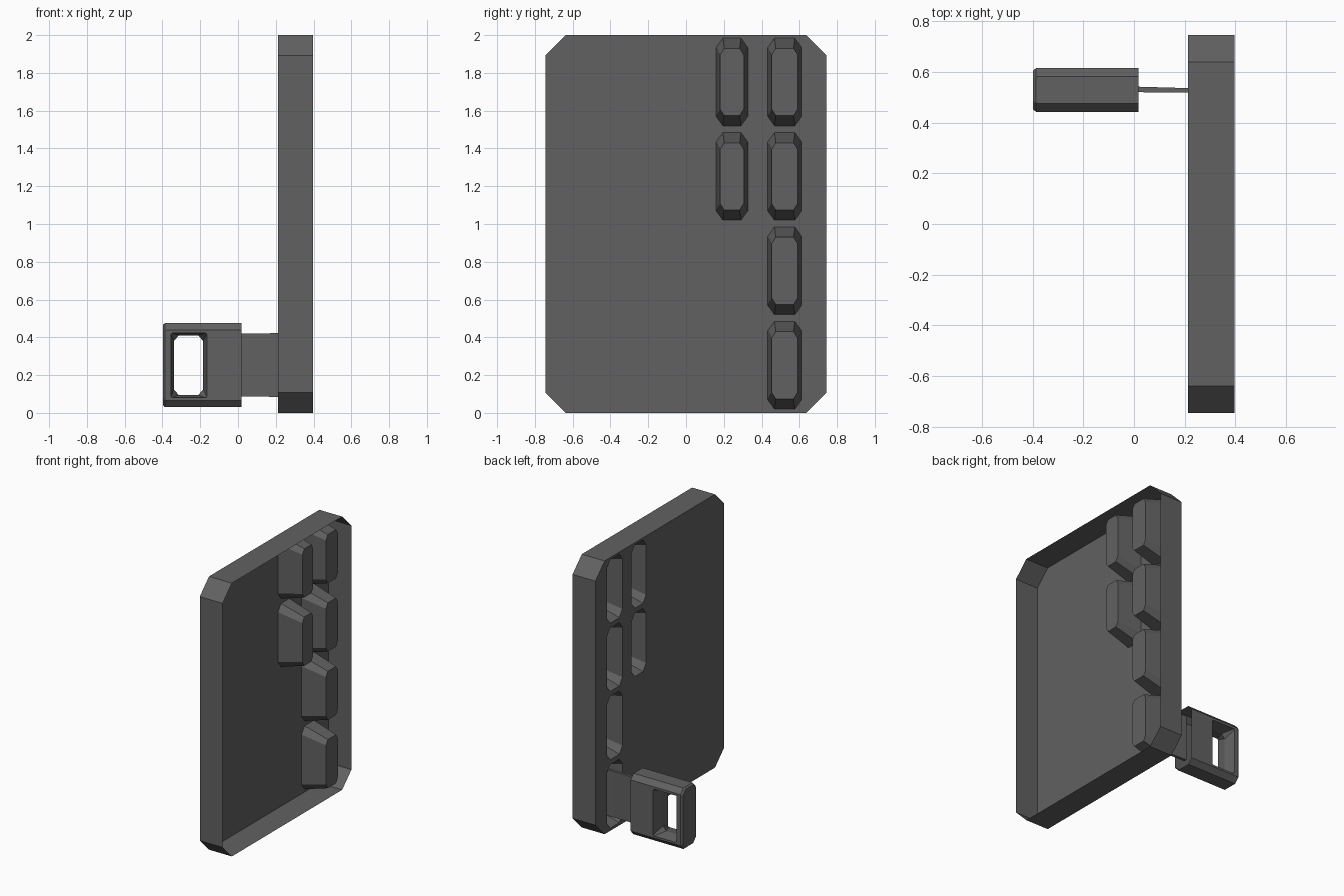
import bpy, bmesh
from mathutils import Vector

if "Cube" in bpy.data.objects:
    bpy.data.objects.remove(bpy.data.objects["Cube"])

dark = bpy.data.materials.new("dark_grey")
dark.diffuse_color = (0.12, 0.12, 0.12, 1)
dark.use_nodes = True
dark.node_tree.nodes["Principled BSDF"].inputs["Base Color"].default_value = dark.diffuse_color


def octagon(a0, a1, b0, b1, ca, cb):
    """Rectangle with cut corners as eight (a, b) points."""
    return [(a0 + ca, b0), (a1 - ca, b0), (a1, b0 + cb), (a1, b1 - cb),
            (a1 - ca, b1), (a0 + ca, b1), (a0, b1 - cb), (a0, b0 + cb)]


def ring(bm, pts, axis, d):
    """Vertex loop in the plane axis = d."""
    return [bm.verts.new((d, a, b) if axis == 'x' else (a, d, b)) for a, b in pts]


def loft(bm, r0, r1):
    n = len(r0)
    for i in range(n):
        j = (i + 1) % n
        bm.faces.new((r0[i], r0[j], r1[j], r1[i]))


def finish(bm, name):
    bmesh.ops.recalc_face_normals(bm, faces=bm.faces[:])
    me = bpy.data.meshes.new(name)
    bm.to_mesh(me)
    bm.free()
    me.materials.append(dark)
    ob = bpy.data.objects.new(name, me)
    bpy.context.collection.objects.link(ob)
    return ob


FLOOR, RIM = 0.212, 0.397

# Tray: thin sheet, open towards +x, with hollow pockets pressed out of its floor
bm = bmesh.new()
edge_pts = octagon(-0.745, 0.745, 0, 2, 0.107, 0.107)
outer = ring(bm, edge_pts, 'x', FLOOR)
loft(bm, outer, ring(bm, edge_pts, 'x', RIM))
loops = [outer]
slots = [(0.522, k) for k in range(4)] + [(0.243, k) for k in (2, 3)]
for i, (y, k) in enumerate(slots):
    hw = 0.09 if i < 4 else 0.084
    z = 0.252 + 0.5 * k
    base = ring(bm, octagon(y - hw, y + hw, z - 0.232, z + 0.232, 0.036, 0.05), 'x', FLOOR)
    hw -= 0.021
    top = ring(bm, octagon(y - hw, y + hw, z - 0.178, z + 0.178, 0.022, 0.035), 'x', RIM - 0.002)
    loft(bm, base, top)
    bm.faces.new(top)
    loops.append(base)
# Floor filled around the pocket openings
edges = []
for lp in loops:
    for i in range(8):
        edges.append(bm.edges.get((lp[i], lp[(i + 1) % 8])))
bmesh.ops.triangle_fill(bm, use_beauty=True, edges=edges, normal=Vector((-1, 0, 0)))
finish(bm, "tray")

# Tongue: thin blade running from the handle into the lowest pocket
bm = bmesh.new()
rings = []
for x, y, e, h in ((0.0, 0.531, 0.011, 0.002), (0.21, 0.527, 0.009, 0.0), (0.36, 0.526, 0.008, 0.0)):
    pts = [(y - e, 0.085 + h), (y + e, 0.085 + h), (y + e, 0.422 - h), (y - e, 0.422 - h)]
    rings.append(ring(bm, pts, 'x', x))
loft(bm, rings[0], rings[1])
loft(bm, rings[1], rings[2])
bm.faces.new(rings[0])
bm.faces.new(rings[2])
finish(bm, "tongue")

# Handle body: chamfered bar with a bevelled end
bm = bmesh.new()
rings = []
for x, s in ((-0.398, 0.01), (-0.386, 0.0), (0.018, 0.0)):
    pts = octagon(0.442 + s, 0.615 - s, 0.03 + s, 0.476 - s, 0.034, 0.036)
    rings.append(ring(bm, pts, 'x', x))
loft(bm, rings[0], rings[1])
loft(bm, rings[1], rings[2])
bm.faces.new(rings[0])
bm.faces.new(rings[2])
handle = finish(bm, "handle")

# Window cutter: narrows from a near-square frame to a cut-corner hole
bm = bmesh.new()
wide = octagon(-0.356, -0.163, 0.079, 0.424, 0.004, 0.004)
slim = octagon(-0.34, -0.184, 0.095, 0.41, 0.026, 0.03)
rings = [ring(bm, p, 'y', y) for p, y in ((wide, 0.435), (slim, 0.529), (wide, 0.623))]
loft(bm, rings[0], rings[1])
loft(bm, rings[1], rings[2])
bm.faces.new(rings[0])
bm.faces.new(rings[2])
cutter = finish(bm, "window_cutter")
cutter.hide_render = True

mod = handle.modifiers.new("window", 'BOOLEAN')
mod.operation = 'DIFFERENCE'
mod.solver = 'EXACT'
mod.object = cutter
bpy.context.view_layer.update()
dg = bpy.context.evaluated_depsgraph_get()
cut = bpy.data.meshes.new_from_object(handle.evaluated_get(dg))
handle.modifiers.clear()
handle.data = cut
bpy.data.objects.remove(cutter)

# Open the handle's mouth around the tongue
bm = bmesh.new()
bm.from_mesh(cut)
mouth = [f for f in bm.faces if f.normal.x > 0.99 and f.calc_center_median().x > 0.01]
bmesh.ops.delete(bm, geom=mouth, context='FACES_ONLY')
bm.to_mesh(cut)
bm.free()
